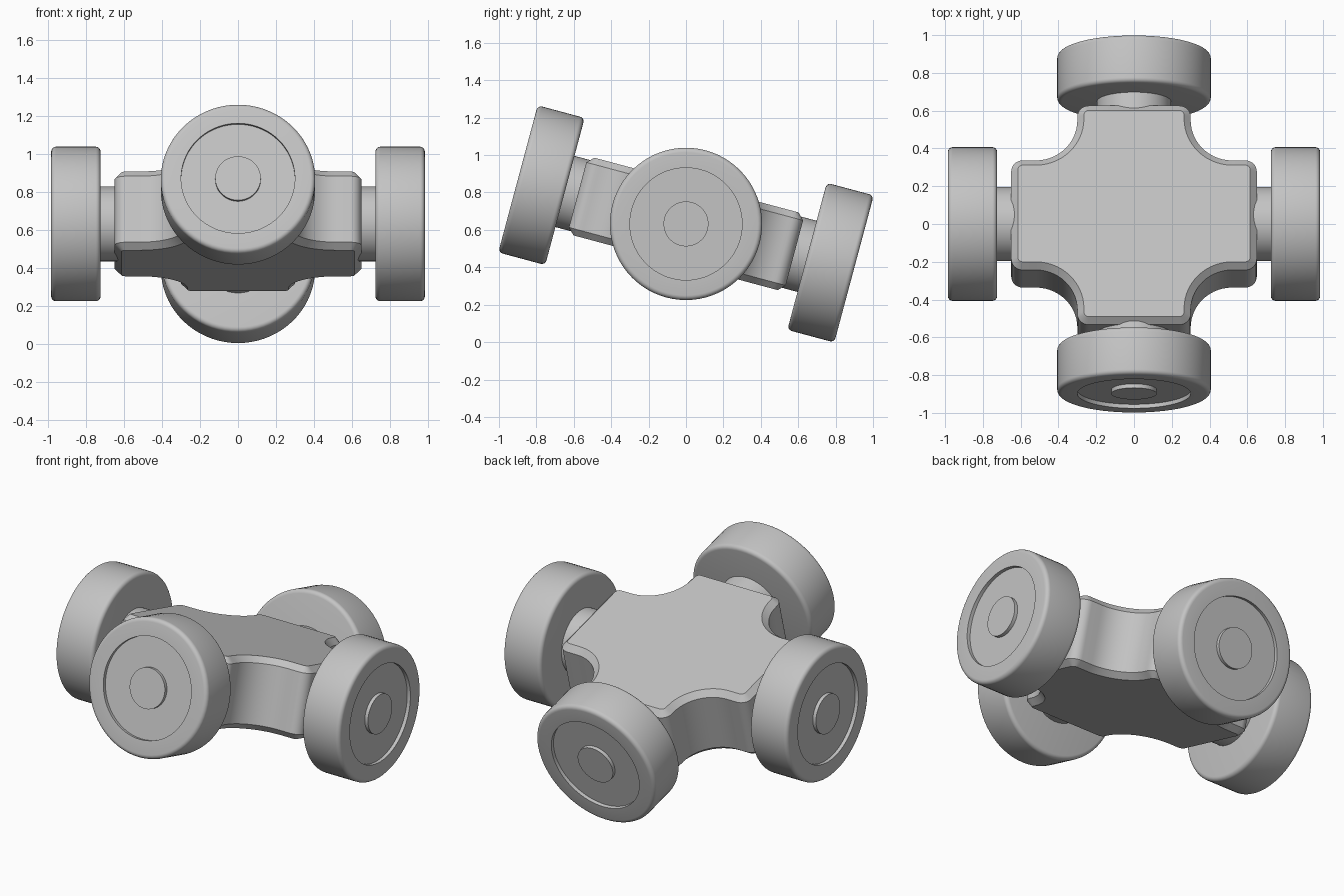
import bpy, bmesh
from math import cos, sin, pi, radians
from mathutils import Matrix, Vector

if "Cube" in bpy.data.objects:
    bpy.data.objects.remove(bpy.data.objects["Cube"], do_unlink=True)

GREY = (0.55, 0.55, 0.55, 1)
grey = bpy.data.materials.new("light grey")
grey.use_nodes = True
grey.diffuse_color = GREY
grey.node_tree.nodes["Principled BSDF"].inputs["Base Color"].default_value = GREY

# The whole model leans nose-up about the x axis
TILT = Matrix.Translation((0, 0, 0.632)) @ Matrix.Rotation(radians(-15), 4, 'X')


def finish(bm, name, matrix):
    bmesh.ops.recalc_face_normals(bm, faces=bm.faces)
    mesh = bpy.data.meshes.new(name)
    bm.to_mesh(mesh)
    bm.free()
    mesh.materials.append(grey)
    obj = bpy.data.objects.new(name, mesh)
    bpy.context.collection.objects.link(obj)
    obj.matrix_world = matrix
    bpy.ops.object.select_all(action='DESELECT')
    obj.select_set(True)
    bpy.context.view_layer.objects.active = obj
    bpy.ops.object.shade_smooth_by_angle(angle=radians(32))
    return obj


def arc(cx, cy, r, start, end, n=8):
    angles = [radians(start + (end - start) * i / n) for i in range(n + 1)]
    return [(cx + r * cos(a), cy + r * sin(a)) for a in angles]


def lathe(name, profile, matrix):
    """Revolve (radius, height) points about z."""
    bm = bmesh.new()
    verts = [bm.verts.new((r, 0, h)) for r, h in profile]
    edges = [bm.edges.new(pair) for pair in zip(verts, verts[1:])]
    bmesh.ops.spin(bm, geom=verts + edges, cent=(0, 0, 0), axis=(0, 0, 1),
                   angle=2 * pi, steps=72, use_duplicate=False)
    bmesh.ops.remove_doubles(bm, verts=bm.verts, dist=0.0002)
    return finish(bm, name, matrix)


# Body: cross-shaped slab with concave inner corners and chamfered rims
END_X, END_Y, ARM, FILLET, ROUND, HALF = 0.65, 0.60, 0.30, 0.22, 0.06, 0.215
quarter = (arc(END_X - ROUND, ARM - ROUND, ROUND, 0, 90)
           + arc(ARM + FILLET, ARM + FILLET, FILLET, 270, 180, 14)
           + arc(ARM - ROUND, END_Y - ROUND, ROUND, 0, 90))
outline = []
for sx, sy in ((1, 1), (-1, 1), (-1, -1), (1, -1)):
    points = [(x * sx, y * sy) for x, y in quarter]
    outline += points if sx * sy > 0 else points[::-1]

bm = bmesh.new()
base = bm.faces.new([bm.verts.new((x, y, -HALF)) for x, y in outline])
top = bmesh.ops.extrude_face_region(bm, geom=[base], use_keep_orig=True)
bmesh.ops.translate(bm, vec=(0, 0, 2 * HALF),
                    verts=[v for v in top["geom"] if isinstance(v, bmesh.types.BMVert)])
bmesh.ops.recalc_face_normals(bm, faces=bm.faces)
rims = [e for e in bm.edges if abs(e.verts[0].co.z - e.verts[1].co.z) < 0.001]
bmesh.ops.bevel(bm, geom=rims, offset=0.035, segments=1, affect='EDGES')
finish(bm, "body", TILT)

# Wheels: rounded tyre with a shallow dish, a hub cap and a thick axle
R, WIDTH, EDGE, DISH, HUB, DEPTH = 0.407, 0.26, 0.025, 0.30, 0.12, 0.022
wheel_profile = ([(0, 0)] + arc(R - EDGE, EDGE, EDGE, -90, 0, 5)
                 + arc(R - EDGE, WIDTH - EDGE, EDGE, 0, 90, 5)
                 + [(DISH, WIDTH), (DISH, WIDTH - DEPTH), (0, WIDTH - DEPTH)])
hub_profile = [(0, 0), (HUB, 0), (HUB, DEPTH), (0, DEPTH)]

for side, direction, inner in (("left", (1, 0, 0), 0.725), ("right", (-1, 0, 0), 0.725),
                               ("back", (0, 1, 0), 0.67), ("front", (0, -1, 0), 0.67)):
    turn = TILT @ Vector(direction).to_track_quat('Z', 'Y').to_matrix().to_4x4()
    lathe(side + "_wheel", wheel_profile, turn @ Matrix.Translation((0, 0, inner)))
    lathe(side + "_hub_cap", hub_profile,
          turn @ Matrix.Translation((0, 0, inner + WIDTH - DEPTH)))
    lathe(side + "_axle", [(0, 0.5), (0.197, 0.5), (0.197, inner + 0.01), (0, inner + 0.01)], turn)
